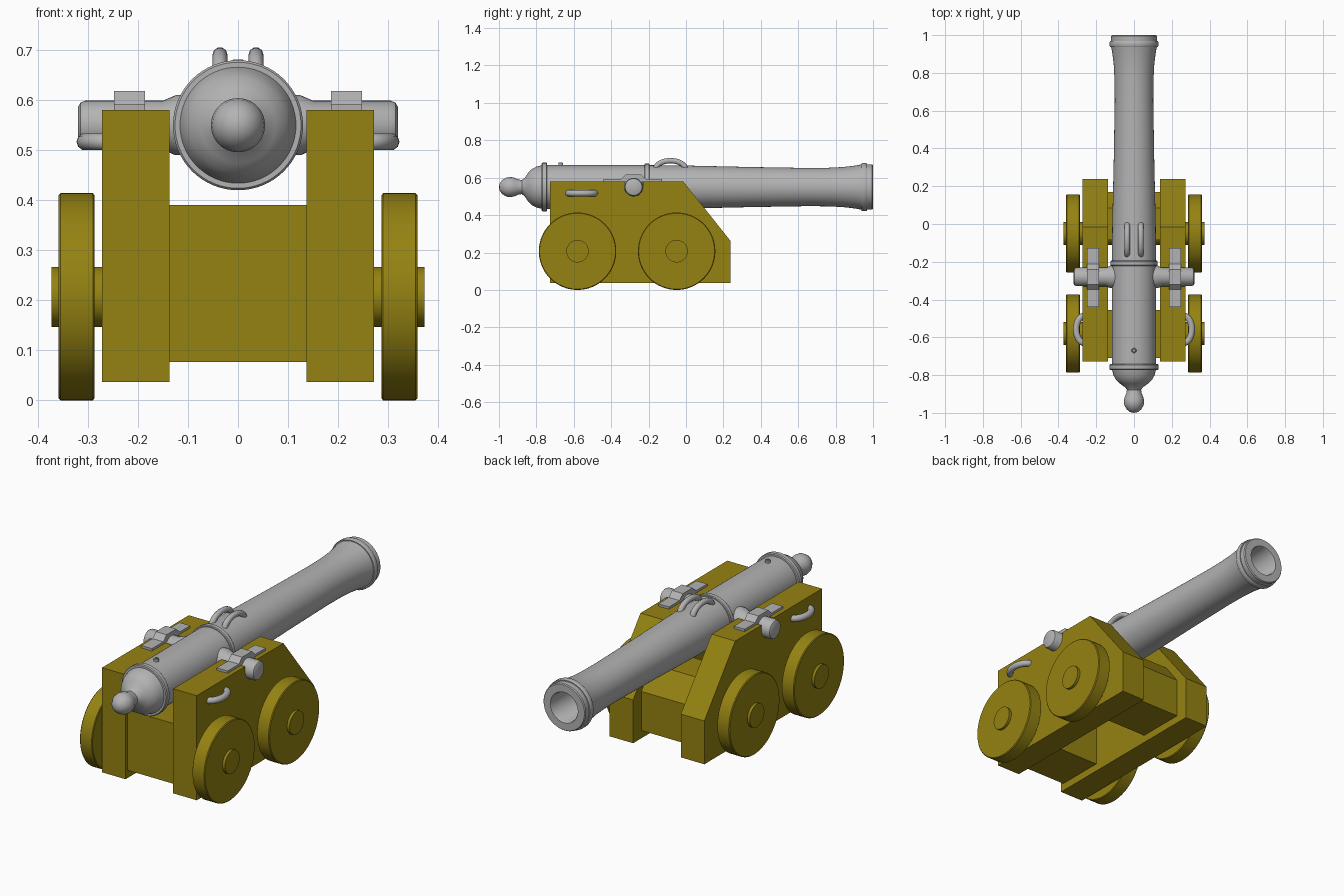
import bpy, bmesh, math

if "Cube" in bpy.data.objects:
    bpy.data.objects.remove(bpy.data.objects["Cube"])


def material(name, rgb):
    m = bpy.data.materials.new(name)
    m.diffuse_color = (*rgb, 1)
    m.use_nodes = True
    m.node_tree.nodes["Principled BSDF"].inputs["Base Color"].default_value = m.diffuse_color
    return m


IRON = material("grey iron", (0.45, 0.45, 0.45))
WOOD = material("ochre painted wood", (0.30, 0.225, 0.006))


def finish(name, bm, mat, angle=35):
    bmesh.ops.remove_doubles(bm, verts=bm.verts, dist=1e-5)
    bmesh.ops.recalc_face_normals(bm, faces=bm.faces)
    me = bpy.data.meshes.new(name)
    bm.to_mesh(me)
    bm.free()
    me.materials.append(mat)
    me.shade_smooth()
    me.set_sharp_from_angle(angle=math.radians(angle))
    ob = bpy.data.objects.new(name, me)
    bpy.context.collection.objects.link(ob)
    return ob


def lathe(name, profile, axis, centre, mat, n=48):
    """Turn (distance, radius) points about the x, y or z axis."""
    bm = bmesh.new()
    rings = []
    for t, r in profile:
        ring = []
        for i in range(n):
            a = 2 * math.pi * i / n
            c, s = r * math.cos(a), r * math.sin(a)
            p = {"x": (t, c, s), "y": (c, t, s), "z": (c, s, t)}[axis]
            ring.append(bm.verts.new([p[k] + centre[k] for k in range(3)]))
        rings.append(ring)
    for a, b in zip(rings, rings[1:]):
        for i in range(n):
            j = (i + 1) % n
            bm.faces.new((a[i], a[j], b[j], b[i]))
    bmesh.ops.dissolve_degenerate(bm, dist=1e-6, edges=bm.edges)
    return finish(name, bm, mat)


def prism(name, outline, x0, x1, mat):
    """Extrude a (y, z) outline along x."""
    bm = bmesh.new()
    f = bm.faces.new([bm.verts.new((x0, y, z)) for y, z in outline])
    out = bmesh.ops.extrude_face_region(bm, geom=[f])
    for v in out["geom"]:
        if isinstance(v, bmesh.types.BMVert):
            v.co.x = x1
    return finish(name, bm, mat)


def tube(name, points, radius, mat):
    """Round bar following a path."""
    cu = bpy.data.curves.new(name + "_path", "CURVE")
    cu.dimensions = "3D"
    cu.bevel_depth = radius
    cu.bevel_resolution = 3
    cu.use_fill_caps = True
    sp = cu.splines.new("POLY")
    sp.points.add(len(points) - 1)
    for p, co in zip(sp.points, points):
        p.co = (*co, 1)
    tmp = bpy.data.objects.new(name + "_path", cu)
    bpy.context.collection.objects.link(tmp)
    dg = bpy.context.evaluated_depsgraph_get()
    me = bpy.data.meshes.new_from_object(tmp.evaluated_get(dg))
    bpy.data.objects.remove(tmp)
    bm = bmesh.new()
    bm.from_mesh(me)
    return finish(name, bm, mat, 50)


AXIS_Z = 0.55

# Barrel: knob, breech, rings, taper, flared muzzle and bore
lathe("barrel", [
    (-1, 0), (-0.996, 0.02), (-0.982, 0.038), (-0.96, 0.051), (-0.94, 0.054),
    (-0.918, 0.05), (-0.895, 0.04), (-0.878, 0.038), (-0.864, 0.047),
    (-0.845, 0.075), (-0.825, 0.096), (-0.8, 0.109), (-0.772, 0.116),
    (-0.772, 0.126), (-0.767, 0.13), (-0.747, 0.13), (-0.742, 0.126), (-0.742, 0.117),
    (-0.222, 0.117), (-0.222, 0.122), (-0.218, 0.125), (-0.198, 0.125),
    (-0.194, 0.122), (-0.194, 0.117), (0, 0.115), (0.35, 0.107), (0.65, 0.102),
    (0.76, 0.103), (0.84, 0.107), (0.9, 0.114), (0.938, 0.121),
    (0.938, 0.126), (0.943, 0.129), (0.963, 0.129), (0.968, 0.126), (0.968, 0.121),
    (0.995, 0.121), (1, 0.117), (1, 0.079), (0.993, 0.075), (0.5, 0.075), (0.5, 0)],
    "y", (0, 0, AXIS_Z), IRON, 64)

# Vent on top of the breech
lathe("vent", [(0.1, 0.013), (0.128, 0.013), (0.131, 0.01), (0.131, 0.006),
               (0.118, 0.006), (0.118, 0)], "z", (0, -0.67, AXIS_Z), IRON, 20)

# Front and rear cross blocks between the cheeks
prism("rear_transom", [(-0.71, 0.077), (-0.455, 0.077), (-0.455, 0.39), (-0.71, 0.39)],
      -0.14, 0.14, WOOD)
prism("front_transom", [(-0.085, 0.077), (0.17, 0.077), (0.17, 0.28),
                        (0.085, 0.39), (-0.085, 0.39)], -0.14, 0.14, WOOD)

# Axles
for end, y in (("front", -0.05), ("rear", -0.58)):
    lathe(end + "_axle", [(-0.373, 0), (-0.373, 0.06), (0.373, 0.06), (0.373, 0)],
          "x", (0, y, 0.207), WOOD, 32)

# Cheek outline with the slot for the trunnion
TY = -0.28
slot = [(TY + 0.05 * math.cos(a), AXIS_Z + 0.05 * math.sin(a))
        for a in [-math.pi * i / 10 for i in range(11)]]
cheek = [(-0.727, 0.037), (-0.727, 0.58), (TY - 0.05, 0.58)] + slot[::-1] + [
    (TY + 0.05, 0.58), (-0.015, 0.58), (0.238, 0.262), (0.238, 0.037)]
cap = [(-0.44, 0.578), (-0.44, 0.592), (-0.347, 0.592), (-0.32, 0.618), (-0.24, 0.618),
       (-0.213, 0.592), (-0.127, 0.592), (-0.127, 0.578)]

for side, s in (("left", -1), ("right", 1)):
    prism(side + "_cheek", cheek, s * 0.137, s * 0.272, WOOD)
    prism(side + "_trunnion_cap", cap, s * 0.186, s * 0.248, IRON)
    # Trunnion with rounded end
    lathe(side + "_trunnion", [(s * 0.08, 0.06), (s * 0.125, 0.06), (s * 0.15, 0.049),
          (s * 0.306, 0.049), (s * 0.315, 0.045), (s * 0.32, 0.036), (s * 0.32, 0)],
          "x", (0, TY, AXIS_Z), IRON, 32)
    # Wheels
    for end, y in (("front", -0.05), ("rear", -0.58)):
        lathe(side + "_" + end + "_wheel",
              [(s * 0.287, 0), (s * 0.287, 0.203), (s * 0.29, 0.207),
               (s * 0.355, 0.207), (s * 0.359, 0.203), (s * 0.359, 0)],
              "x", (0, y, 0.207), WOOD, 64)
    arc = [math.pi * i / 16 for i in range(17)]
    # Side handle on the cheek
    tube(side + "_side_handle",
         [(s * (0.262 + 0.044 * math.sin(a)), -0.558 + 0.072 * math.cos(a), 0.517)
          for a in arc], 0.017, IRON)
    # Lifting handle on top of the barrel
    tube(side + "_lifting_handle",
         [(s * 0.036, -0.083 + 0.08 * math.cos(a), 0.645 + 0.046 * math.sin(a))
          for a in arc], 0.015, IRON)
